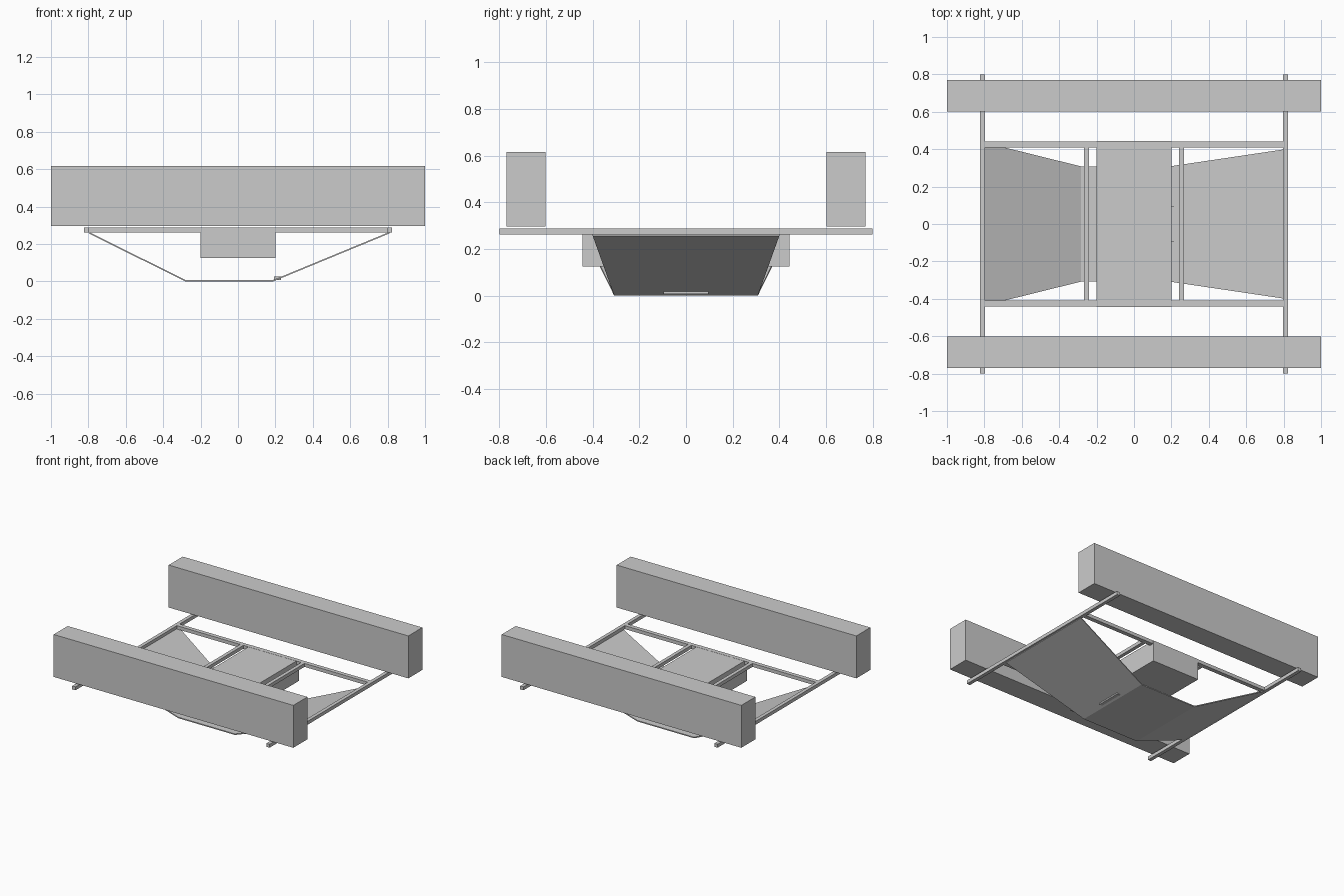
import bpy

if "Cube" in bpy.data.objects:
    bpy.data.objects.remove(bpy.data.objects["Cube"])


def mesh_object(name, verts, faces):
    mesh = bpy.data.meshes.new(name)
    mesh.from_pydata(verts, [], faces)
    mesh.update()
    obj = bpy.data.objects.new(name, mesh)
    bpy.context.collection.objects.link(obj)
    return obj


FACES = [(0, 3, 2, 1), (4, 5, 6, 7), (0, 1, 5, 4),
         (1, 2, 6, 5), (2, 3, 7, 6), (3, 0, 4, 7)]


def box(name, x, y, z):
    """Box from (min, max) ranges on each axis."""
    corners = [(0, 0), (1, 0), (1, 1), (0, 1)]
    return mesh_object(name, [(x[i], y[j], z[k]) for k in (0, 1) for i, j in corners], FACES)


def panel(name, a, b, t=0.008):
    """Thin tapered sheet between two stations (x, underside z, half width)."""
    verts = [(s[0], side * s[2], s[1] + h)
             for h in (0, t) for s, side in ((a, -1), (b, -1), (b, 1), (a, 1))]
    return mesh_object(name, verts, FACES)


BAR = 0.0135
FRAME_Z = (0.261, 0.287)

for side, label in ((-1, "front"), (1, "back")):
    # Long floats
    y = sorted((side * 0.602, side * 0.769))
    box(label + "_float", (-1, 1), y, (0.296, 0.616))
    # Frame rails along the length
    c = side * 0.425
    box(label + "_rail", (-0.797, 0.797), (c - 0.016, c + 0.016), FRAME_Z)

for side, label in ((-1, "left"), (1, "right")):
    # Outer cross beams carrying the floats, and inner cross bars
    c = side * 0.81
    box(label + "_cross_beam", (c - BAR, c + BAR), (-0.8, 0.8), FRAME_Z)
    c = side * 0.255
    box(label + "_inner_bar", (c - BAR, c + BAR), (-0.409, 0.409), FRAME_Z)

# Central equipment box
box("center_box", (-0.2, 0.2), (-0.444, 0.444), (0.125, 0.286))

# Underside scoop: flat floor with two sloping sheets
floor_left = (-0.283, 0.0, 0.308)
floor_right = (0.19, 0.0, 0.308)
panel("scoop_floor", floor_left, floor_right)
panel("left_slope", (-0.797, 0.256, 0.435), floor_left)
panel("right_slope", floor_right, (0.81, 0.256, 0.4))

# Small bar at the lower edge of the right slope
box("scoop_bar", (0.192, 0.23), (-0.096, 0.096), (0.006, 0.026))
